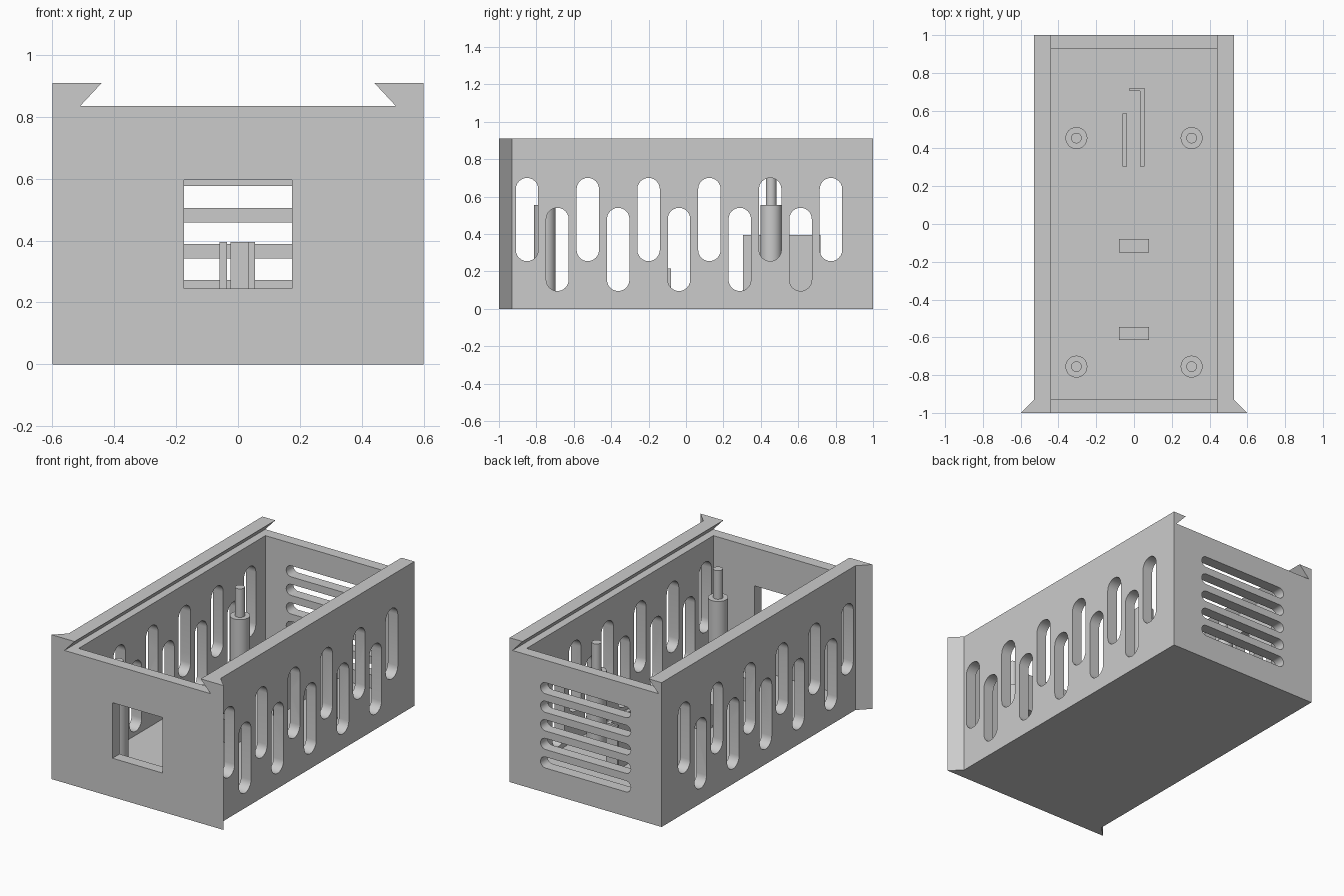
import bpy, bmesh
from math import sin, cos, pi
from mathutils import Matrix, Vector

if "Cube" in bpy.data.objects:
    bpy.data.objects.remove(bpy.data.objects["Cube"])

grey = bpy.data.materials.new("plain_grey")
grey.use_nodes = True
COLOUR = (0.6, 0.6, 0.6, 1)
grey.diffuse_color = COLOUR
grey.node_tree.nodes["Principled BSDF"].inputs["Base Color"].default_value = COLOUR

FLOOR, RIM, TOP, WALL = 0.07, 0.835, 0.91, 0.07


def make_object(name, bm):
    bmesh.ops.recalc_face_normals(bm, faces=bm.faces)
    mesh = bpy.data.meshes.new(name)
    bm.to_mesh(mesh)
    bm.free()
    mesh.materials.append(grey)
    obj = bpy.data.objects.new(name, mesh)
    bpy.context.collection.objects.link(obj)
    return obj


def prism(name, outlines, axis, low, high):
    """Extrude closed 2D outlines along one axis."""
    place = {"x": lambda a, b, c: (c, a, b),
             "y": lambda a, b, c: (a, c, b),
             "z": lambda a, b, c: (a, b, c)}[axis]
    bm = bmesh.new()
    for outline in outlines:
        ends = [[bm.verts.new(place(a, b, c)) for a, b in outline] for c in (low, high)]
        for end in ends:
            bm.faces.new(end)
        for i in range(len(outline)):
            j = (i + 1) % len(outline)
            bm.faces.new((ends[0][i], ends[0][j], ends[1][j], ends[1][i]))
    return make_object(name, bm)


def rect(a0, a1, b0, b1):
    return [(a0, b0), (a1, b0), (a1, b1), (a0, b1)]


def mirrored(half):
    return half + [(-a, b) for a, b in reversed(half)]


def stadium(a0, a1, b0, b1, steps=12):
    """Rounded slot filling the given rectangle."""
    r = min(a1 - a0, b1 - b0) / 2
    tall = b1 - b0 > a1 - a0
    points = []
    for end in range(2):
        for i in range(steps + 1):
            t = pi * (end + i / steps) - (0 if tall else pi / 2)
            if tall:
                centre = ((a0 + a1) / 2, b0 + r if end else b1 - r)
            else:
                centre = (a0 + r if end else a1 - r, (b0 + b1) / 2)
            points.append((centre[0] + r * cos(t), centre[1] + r * sin(t)))
    return points


def smooth(obj):
    bpy.ops.object.select_all(action="DESELECT")
    obj.select_set(True)
    bpy.context.view_layer.objects.active = obj
    bpy.ops.object.shade_smooth_by_angle(angle=0.6)


def cut(obj, cutter):
    mod = obj.modifiers.new("cut", "BOOLEAN")
    mod.operation, mod.solver, mod.object = "DIFFERENCE", "EXACT", cutter
    cutter.hide_render = True
    bpy.context.view_layer.objects.active = obj
    bpy.ops.object.modifier_apply(modifier=mod.name)
    bpy.data.objects.remove(cutter)


# Tray body with flared front corners
plan = mirrored([(0.60, -1), (0.53, -0.93), (0.53, 1)])
body = prism("tray_body", [plan], "z", 0, TOP)

# Dovetail channel between the rails, then the cavity
cut(body, prism("channel_cutter", [mirrored([(0.51, RIM), (0.37, 0.985)])], "y", -1.2, 1.2))
cut(body, prism("cavity_cutter", [rect(-0.46, 0.46, WALL - 1, 1 - WALL)], "z", FLOOR, 0.85))

# Front window
cut(body, prism("window_cutter", [rect(-0.175, 0.175, 0.245, 0.595)], "y", -1.2, -0.9))

# Staggered upright slots through both sides
slots = []
for i in range(11):
    y = -0.85 + 0.1625 * i
    low, high = (0.095, 0.54) if i % 2 else (0.255, 0.70)
    slots.append(stadium(y - 0.06, y + 0.06, low, high))
cut(body, prism("slot_cutter", slots, "x", -0.8, 0.8))

# Level vents in the back wall
vents = [stadium(-0.315, 0.315, z - 0.035, z + 0.035)
         for z in (0.19 + 0.117 * i for i in range(5))]
cut(body, prism("vent_cutter", vents, "y", 0.9, 1.2))
smooth(body)

# Stepped standoffs with locating pins
for side, x in (("left", 0.305), ("right", -0.305)):
    for end, y in (("front", -0.755), ("back", 0.455)):
        bm = bmesh.new()
        profile = [(0, FLOOR), (0.058, FLOOR), (0.058, 0.555),
                   (0.028, 0.555), (0.028, 0.735), (0, 0.735)]
        verts = [bm.verts.new((r, 0, z)) for r, z in profile]
        edges = [bm.edges.new(pair) for pair in zip(verts, verts[1:])]
        bmesh.ops.spin(bm, geom=verts + edges, cent=(0, 0, 0), axis=(0, 0, 1),
                       angle=2 * pi, steps=32)
        bmesh.ops.remove_doubles(bm, verts=bm.verts, dist=0.0005)
        bmesh.ops.transform(bm, matrix=Matrix.Translation(Vector((x, y, 0))), verts=bm.verts)
        smooth(make_object(f"{end}_{side}_standoff", bm))

# Support blocks on the floor
for name, y in (("front_block", -0.58), ("middle_block", -0.115)):
    prism(name, [rect(-0.08, 0.08, y - 0.035, y + 0.035)], "z", FLOOR, 0.215)

# Thin guide walls: one straight, one hooked
prism("straight_guide", [rect(-0.06, -0.036, 0.305, 0.585)], "z", FLOOR, 0.395)
hook = [(0.032, 0.305), (0.055, 0.305), (0.055, 0.72),
        (-0.025, 0.72), (-0.025, 0.704), (0.032, 0.704)]
prism("hooked_guide", [hook], "z", FLOOR, 0.395)
